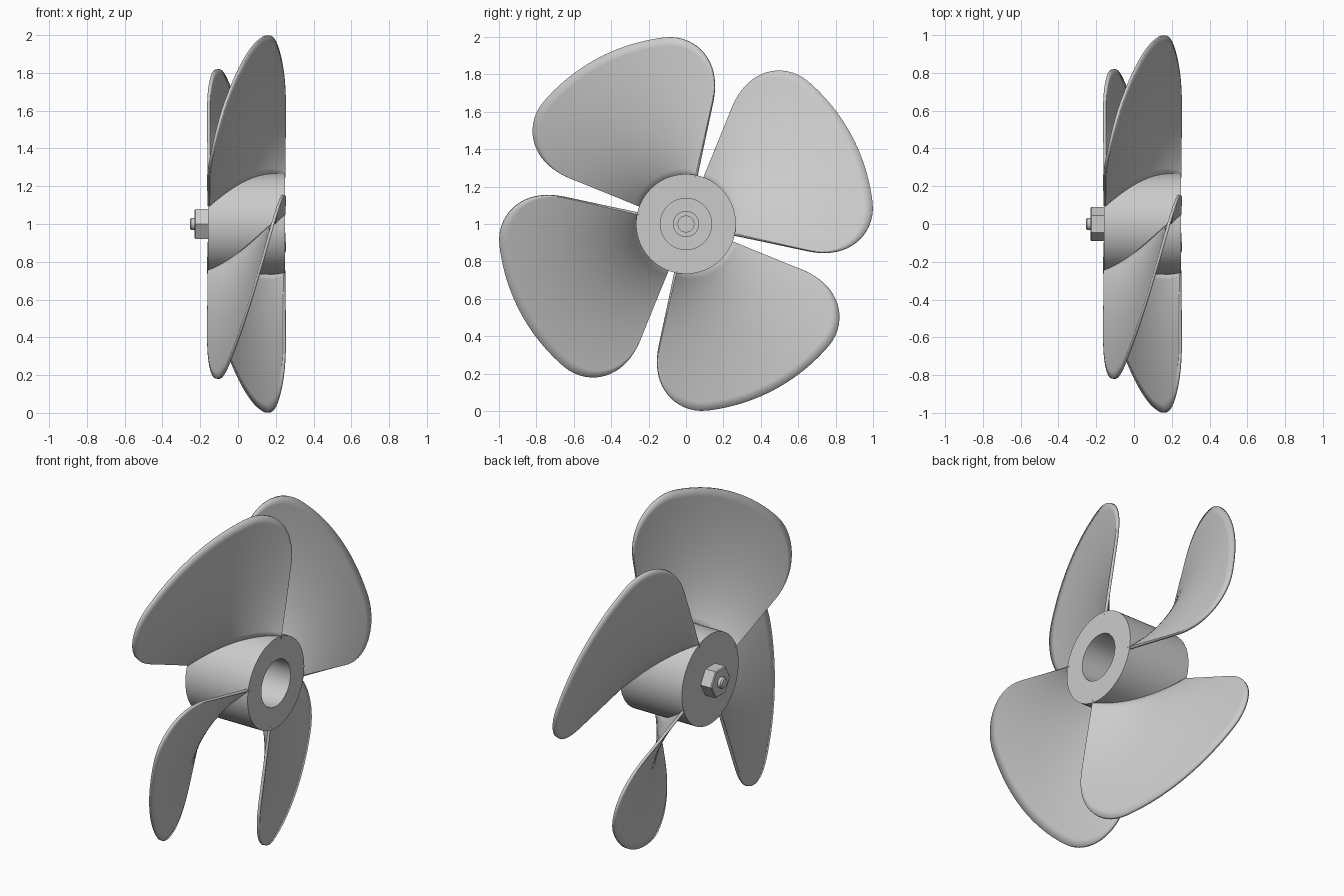
import bpy, bmesh
from math import sin, cos, pi, radians, sqrt

if "Cube" in bpy.data.objects:
    bpy.data.objects.remove(bpy.data.objects["Cube"])

AXIS_Z = 1.0                      # height of the shaft, which runs along x
A0, A1 = radians(-12.4), radians(68.3)   # angular span of one blade
X0, X1 = 0.246, -0.156            # axial position at both ends of the span


def finish(name, bm, angle=35):
    bmesh.ops.recalc_face_normals(bm, faces=bm.faces)
    me = bpy.data.meshes.new(name)
    bm.to_mesh(me)
    bm.free()
    ob = bpy.data.objects.new(name, me)
    bpy.context.collection.objects.link(ob)
    bpy.ops.object.select_all(action='DESELECT')
    ob.select_set(True)
    bpy.context.view_layer.objects.active = ob
    bpy.ops.object.shade_smooth_by_angle(angle=radians(angle))
    return ob


def lathe(name, profile, sides, angle=35):
    """Revolve (x, radius) points about the shaft and cap both ends."""
    bm = bmesh.new()
    rings = [[bm.verts.new((x, r * cos(2 * pi * i / sides),
                            AXIS_Z + r * sin(2 * pi * i / sides)))
              for i in range(sides)] for x, r in profile]
    for a, b in zip(rings, rings[1:]):
        for i in range(sides):
            j = (i + 1) % sides
            bm.faces.new((a[i], a[j], b[j], b[i]))
    bm.faces.new(rings[0])
    bm.faces.new(rings[-1])
    return finish(name, bm, angle)


def tip_radius(a):
    """Outer blade outline: an arc with broad rounded corners."""
    t = min(1.0, max(0.0, min(a - A0, A1 - a)) / radians(19))
    return 0.662 + 0.342 * sqrt(1 - (1 - t) ** 2)


def blade(name, turn, cols=56, rows=16):
    bm = bmesh.new()
    grid = []
    for i in range(cols + 1):
        f = 0.5 - 0.5 * cos(pi * i / cols)      # finer towards the corners
        a = A0 + (A1 - A0) * f
        x = X0 + (X1 - X0) * f
        col = []
        for j in range(rows + 1):
            r = 0.25 + (tip_radius(a) - 0.25) * j / rows
            col.append(bm.verts.new((x, r * cos(a + turn),
                                     AXIS_Z + r * sin(a + turn))))
        grid.append(col)
    for p, q in zip(grid, grid[1:]):
        for j in range(rows):
            bm.faces.new((p[j], q[j], q[j + 1], p[j + 1]))
    ob = finish(name, bm)
    mod = ob.modifiers.new("thickness", 'SOLIDIFY')
    mod.thickness = 0.016
    mod.offset = 0
    bpy.ops.object.modifier_move_to_index(modifier=mod.name, index=0)


# Hub with a deep bore open towards +x
lathe("hub", [(-0.16, 0.267), (0.25, 0.267), (0.25, 0.137), (-0.12, 0.137)], 64)
bpy.data.objects["hub"].data.update()

# Four helical blades
for n in range(4):
    blade(f"blade_{n + 1}", n * pi / 2)

# Shaft nut and bolt end on the -x face, bolt head inside the bore
lathe("nut", [(-0.155, 0.091), (-0.225, 0.091), (-0.23, 0.085)], 6, 20)
lathe("bolt_end", [(-0.22, 0.032), (-0.248, 0.032), (-0.255, 0.025)], 24)
lathe("bolt_washer", [(-0.125, 0.07), (-0.11, 0.07)], 32)
lathe("bolt_head", [(-0.115, 0.045), (-0.095, 0.045)], 24)
